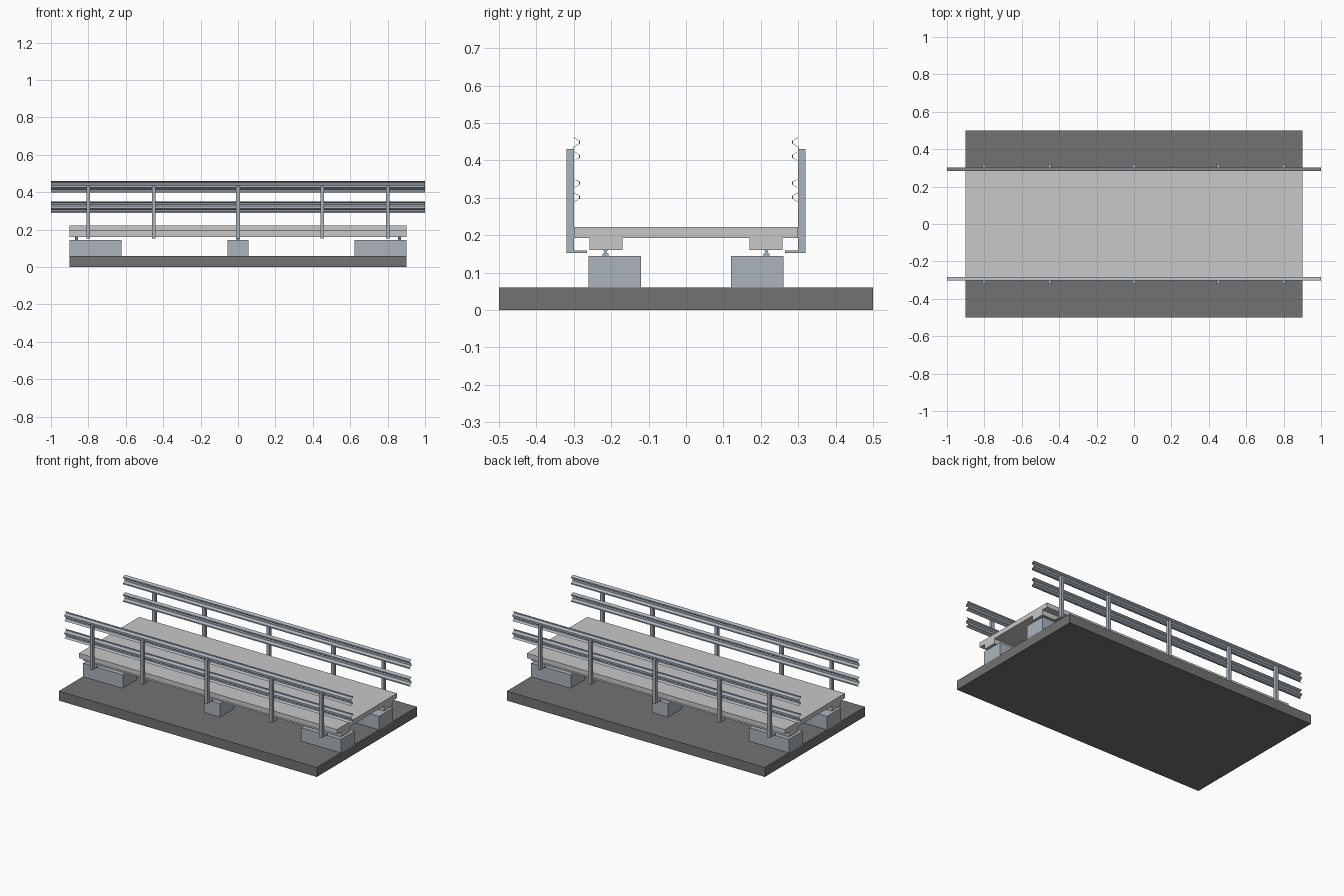
import bpy, bmesh

cube = bpy.data.objects.get("Cube")
if cube:
    bpy.data.objects.remove(cube, do_unlink=True)


def material(name, rgb):
    m = bpy.data.materials.new(name)
    m.use_nodes = True
    colour = (*rgb, 1)
    m.diffuse_color = colour
    m.node_tree.nodes["Principled BSDF"].inputs["Base Color"].default_value = colour
    return m


ground = material("dark ground grey", (0.17, 0.17, 0.17))
slab = material("light concrete", (0.58, 0.58, 0.58))
steel = material("blue grey", (0.41, 0.456, 0.5))


def extrude_profile(name, points, half_length, mat):
    """Extrude a closed (y, z) outline along x."""
    bm = bmesh.new()
    face = bm.faces.new([bm.verts.new((-half_length, y, z)) for y, z in points])
    result = bmesh.ops.extrude_face_region(bm, geom=[face])
    moved = [v for v in result["geom"] if isinstance(v, bmesh.types.BMVert)]
    bmesh.ops.translate(bm, verts=moved, vec=(2 * half_length, 0, 0))
    bmesh.ops.recalc_face_normals(bm, faces=bm.faces)
    mesh = bpy.data.meshes.new(name)
    bm.to_mesh(mesh)
    bm.free()
    mesh.materials.append(mat)
    obj = bpy.data.objects.new(name, mesh)
    bpy.context.collection.objects.link(obj)
    return obj


def box(name, x, y, z, mat):
    """Box from (low, high) ranges."""
    obj = extrude_profile(name, [(y[0], z[0]), (y[1], z[0]), (y[1], z[1]), (y[0], z[1])],
                          (x[1] - x[0]) / 2, mat)
    obj.location.x = (x[0] + x[1]) / 2
    return obj


def mirrored(points):
    return points + [(-y, z) for y, z in reversed(points)]


# Ground slab and bridge deck with two ribs beneath
box("ground_slab", (-0.9, 0.9), (-0.5, 0.5), (0, 0.06), ground)
deck_half = [(0.17, 0.192), (0.17, 0.16), (0.258, 0.16), (0.258, 0.192), (0.3, 0.192), (0.3, 0.222)]
extrude_profile("deck", mirrored(deck_half), 0.9, slab)

# Double-wave guard rail section, bulging towards the road
wave = [(0.299, 0.031), (0.284, 0.023), (0.284, 0.015), (0.299, 0.006),
        (0.299, -0.006), (0.284, -0.015), (0.284, -0.023), (0.299, -0.031)]
sheet = wave + [(y + 0.002, z) for y, z in reversed(wave)]
# Upright with a foot reaching under the deck edge
post = [(0.265, 0.153), (0.32, 0.153), (0.32, 0.43), (0.3, 0.43), (0.3, 0.159), (0.265, 0.159)]
# Waisted bearing section
bearing = [(0.207, 0.145), (0.223, 0.145), (0.223, 0.15), (0.217, 0.154),
           (0.221, 0.161), (0.209, 0.161), (0.213, 0.154), (0.207, 0.15)]

for side, label in ((-1, "front"), (1, "back")):
    def flip(points, lift=0):
        return [(side * y, z + lift) for y, z in points]

    for level, height in (("upper", 0.43), ("lower", 0.32)):
        extrude_profile(f"{label}_{level}_rail", flip(sheet, height), 1, steel)

    for x in (-0.8, -0.45, 0, 0.45, 0.8):
        extrude_profile(f"{label}_post", flip(post), 0.01, steel).location.x = x

    ys = sorted((side * 0.12, side * 0.26))
    for name, x in (("right", (-0.9, -0.622)), ("middle", (-0.056, 0.056)), ("left", (0.622, 0.9))):
        box(f"{label}_{name}_pier", x, ys, (0.06, 0.145), steel)

    for x in (-0.863, 0, 0.863):
        extrude_profile(f"{label}_bearing", flip(bearing), 0.008, steel).location.x = x
